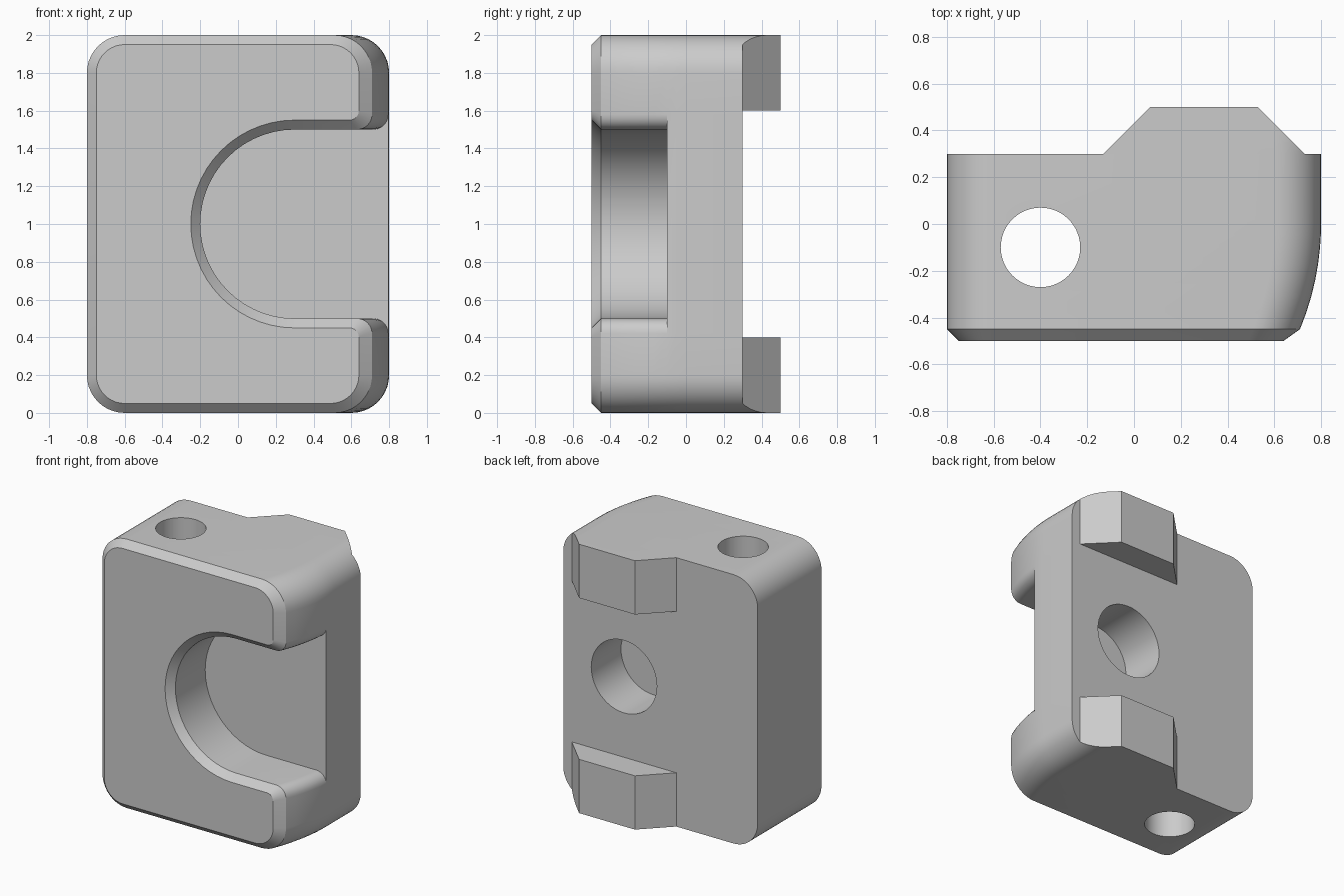
import bpy, bmesh
from math import sin, cos, pi, radians, sqrt

if "Cube" in bpy.data.objects:
    bpy.data.objects.remove(bpy.data.objects["Cube"])

grey = bpy.data.materials.new("light_grey")
grey.use_nodes = True
grey.diffuse_color = (0.6, 0.6, 0.6, 1)
grey.node_tree.nodes["Principled BSDF"].inputs["Base Color"].default_value = (0.6, 0.6, 0.6, 1)


def arc(cx, cz, r, start, end, n=10):
    return [(cx + r * cos(radians(start + (end - start) * i / n)),
             cz + r * sin(radians(start + (end - start) * i / n))) for i in range(n + 1)]


def right_edge(y):
    """The right side bows inward toward the front, then meets the chamfer."""
    if y < -0.46:
        return 0.64
    bow = 1.17
    return 0.8 - (bow - sqrt(bow * bow - min(y, 0) ** 2))


def corners(x, c):
    """Rounded outer corners, inset by c."""
    r, lo, hi, left = 0.2 - c, 0.2, 1.8, -0.6
    pts = []
    for i, (cx, cz) in enumerate([(x - r, hi), (left, hi), (left, lo), (x - r, lo)]):
        pts += arc(cx, cz, r, 90 * i, 90 * i + 90)
    return pts


def slot(x, c):
    """Open round slot, from the lower lip to the upper lip."""
    f = 0.08 - c * 0.6
    half = 0.5 + c
    return (arc(x - f, 1 - half - f, f, 0, 90, 6)
            + arc(0.3, 1, half, 270, 90, 28)
            + arc(x - f, 1 + half + f, f, 270, 360, 6))


def finish(name, bm):
    bmesh.ops.recalc_face_normals(bm, faces=bm.faces)
    mesh = bpy.data.meshes.new(name)
    bm.to_mesh(mesh)
    bm.free()
    mesh.materials.append(grey)
    ob = bpy.data.objects.new(name, mesh)
    bpy.context.collection.objects.link(ob)
    return ob


def ring(bm, pts, y):
    return [bm.verts.new((x, y, z)) for x, z in pts]


def bridge(bm, a, b):
    for i in range(len(a)):
        j = (i + 1) % len(a)
        bm.faces.new((a[i], a[j], b[j], b[i]))


def prism(name, pts, axis, lo, hi):
    """Extrude a 2D outline along y (outline in xz) or z (outline in xy)."""
    bm = bmesh.new()
    place = (lambda p, h: (p[0], h, p[1])) if axis == "y" else (lambda p, h: (p[0], p[1], h))
    a, b = [[bm.verts.new(place(p, h)) for p in pts] for h in (lo, hi)]
    bm.faces.new(a)
    bm.faces.new(b)
    bridge(bm, a, b)
    return finish(name, bm)


def select(ob):
    bpy.ops.object.select_all(action="DESELECT")
    ob.select_set(True)
    bpy.context.view_layer.objects.active = ob


def cut(ob, cutter, operation="DIFFERENCE"):
    cutter.hide_render = True
    mod = ob.modifiers.new("cut", "BOOLEAN")
    mod.operation, mod.object, mod.solver = operation, cutter, "EXACT"
    select(ob)
    bpy.ops.object.modifier_apply(modifier=mod.name)
    bpy.data.objects.remove(cutter)


# Body front: slotted sections from the chamfered face back to the slot floor
bm = bmesh.new()
n_corner = len(corners(0.8, 0))
previous = None
for y in (-0.5, -0.45, -0.38, -0.31, -0.24, -0.17, -0.1):
    c = 0.05 if y == -0.5 else 0
    x = right_edge(y)
    current = ring(bm, corners(x, c) + slot(x, c), y)
    if previous:
        bridge(bm, previous, current)
    else:
        bm.faces.new(current)
    previous = current

# Slot floor, then the solid back half
bm.faces.new(previous[n_corner:])
previous = [previous[-1]] + previous[:n_corner + 1]
for y in (-0.05, 0, 0.3):
    x = right_edge(y)
    lips = slot(x, 0)
    current = ring(bm, [lips[-1]] + corners(x, 0) + [lips[0]], y)
    bridge(bm, previous, current)
    previous = current
bm.faces.new(previous)
body = finish("clamp_body", bm)

# Vertical through hole and blind hole in the back
cut(body, prism("pin_hole_cutter", arc(-0.4, -0.1, 0.17, 0, 360, 48)[:-1], "z", -0.5, 2.5))
cut(body, prism("back_hole_cutter", arc(0.3, 1, 0.27, 0, 360, 48)[:-1], "y", -0.05, 0.6))

# Tapered lugs on the back, trimmed to the rounded outline of the body
lugs = []
for name, lo, hi in (("lower_lug", 0, 0.4), ("upper_lug", 1.6, 2)):
    outline = [(-0.13, 0.3), (0.07, 0.5), (0.53, 0.5), (0.73, 0.3)]
    lug = prism(name, outline, "z", lo - 0.1 * (lo == 0), hi + 0.1 * (hi == 2))
    cut(lug, prism("outline_trim", corners(0.8, 0), "y", 0.1, 0.7), "INTERSECT")
    lugs.append(lug)

for ob in [body] + lugs:
    select(ob)
    bpy.ops.object.shade_smooth_by_angle(angle=radians(25))
